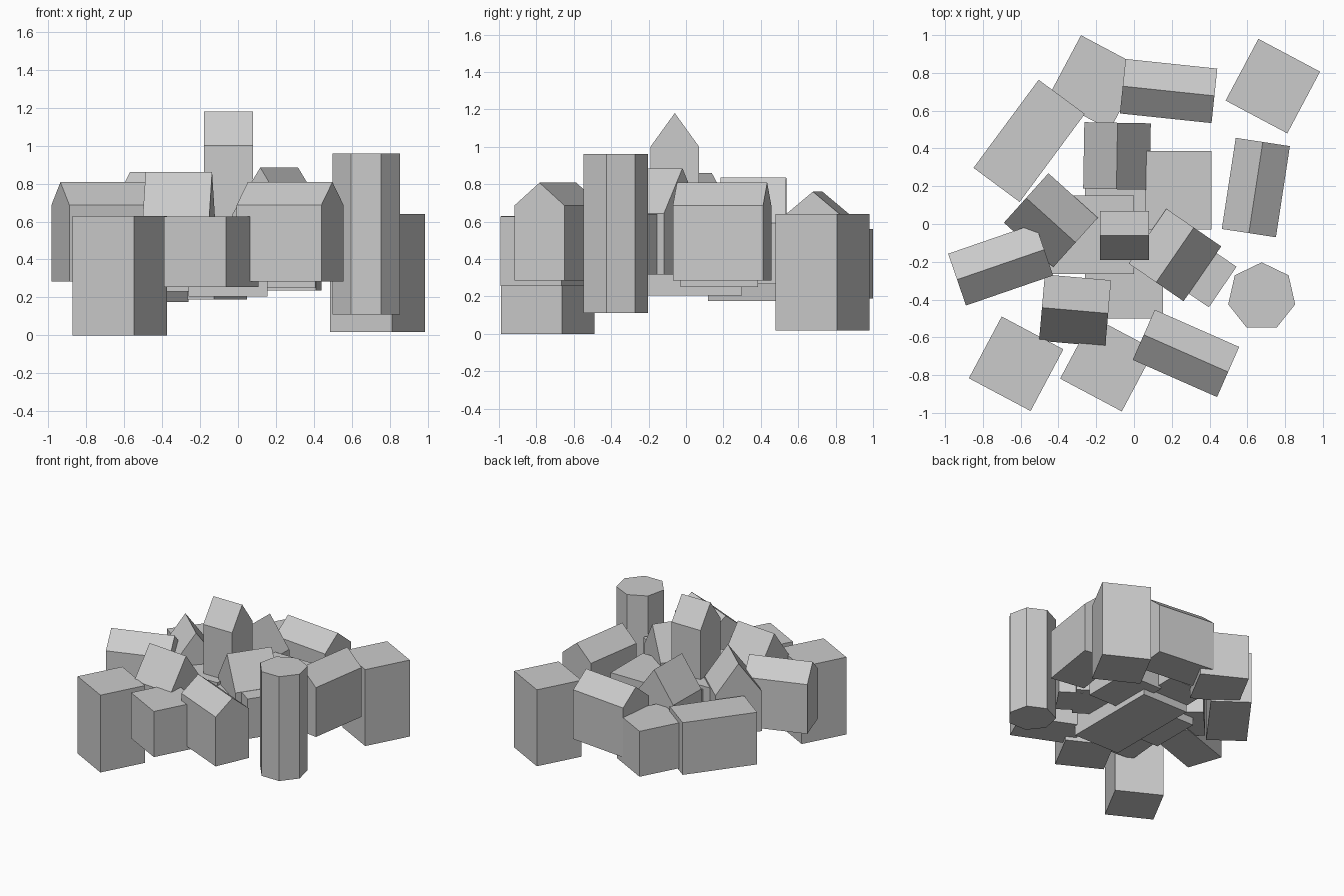
import bpy
from math import sin, cos, pi, radians

if "Cube" in bpy.data.objects:
    bpy.data.objects.remove(bpy.data.objects["Cube"])


def prism(name, outline, depth, axis, loc, angle=0):
    """Extrude an outline along z, or along x with the outline in (y, z)."""
    n = len(outline)
    if axis == 'Z':
        verts = [(a, b, h) for h in (0, depth) for a, b in outline]
    else:
        verts = [(h, a, b) for h in (-depth / 2, depth / 2) for a, b in outline]
    faces = [tuple(range(n))[::-1], tuple(range(n, 2 * n))]
    faces += [(i, (i + 1) % n, n + (i + 1) % n, n + i) for i in range(n)]
    mesh = bpy.data.meshes.new(name)
    mesh.from_pydata(verts, [], faces)
    ob = bpy.data.objects.new(name, mesh)
    ob.location = loc
    ob.rotation_euler.z = radians(angle)
    bpy.context.collection.objects.link(ob)
    return ob


def block(name, x, y, z0, z1, sx, sy, angle=0):
    a, b = sx / 2, sy / 2
    return prism(name, [(-a, -b), (a, -b), (a, b), (-a, b)], z1 - z0, 'Z', (x, y, z0), angle)


def house(name, x, y, z0, eave, ridge, length, width, angle):
    w = width / 2
    outline = [(-w, 0), (w, 0), (w, eave - z0), (0, ridge - z0), (-w, eave - z0)]
    return prism(name, outline, length, 'X', (x, y, z0), angle)


# Flat-roofed corner towers and cubes
block("corner_tower_right", 0.735, 0.73, 0.017, 0.64, 0.37, 0.37, -28)
block("corner_tower_left", -0.624, -0.74, 0.0, 0.63, 0.37, 0.37, -28)
block("front_cube", -0.141, -0.742, 0.255, 0.627, 0.37, 0.37, -28)
block("back_cube", -0.204, 0.749, 0.19, 0.56, 0.37, 0.37, -28)
block("back_hall", -0.555, 0.44, 0.175, 0.60, 0.58, 0.304, 53.5)

# Seven-sided turret
ring = [(0.182 * cos(pi / 2 + i * 2 * pi / 7), 0.182 * sin(pi / 2 + i * 2 * pi / 7)) for i in range(7)]
prism("turret", ring, 0.85, 'Z', (0.676, -0.385, 0.11))

# Overlapping core blocks
block("core_long", -0.053, -0.10, 0.205, 0.575, 0.415, 0.80)
block("core_west", -0.225, -0.057, 0.23, 0.60, 0.45, 0.415)
block("core_east", 0.234, 0.178, 0.25, 0.62, 0.352, 0.415)

# Long houses with shallow roofs
for i, (x, y, dz, ang) in enumerate([(0.645, 0.193, 0, 81.3), (-0.706, -0.215, 0, 19),
                                     (0.275, -0.685, 0, -23.8), (0.183, 0.704, -0.048, -6)]):
    house(f"long_house_{i}", x, y, 0.285 + dz, 0.687 + dz, 0.808 + dz, 0.488, 0.29, ang)

# Square houses with steep roofs
for i, (x, y, ridge, ang) in enumerate([(-0.09, 0.36, 0.835, 89), (-0.44, 0.02, 0.86, -42),
                                        (-0.312, -0.458, 0.862, -5), (0.217, -0.164, 0.885, 55.5)]):
    house(f"square_house_{i}", x, y, ridge - 0.568, ridge - 0.243, ridge, 0.352, 0.352, ang)

# Flat annex beside the east square house
block("annex", 0.325, -0.235, 0.316, 0.641, 0.35, 0.26, -34.3)

# Central gabled tower
house("central_tower", -0.05, -0.06, 0.30, 1.0, 1.18, 0.26, 0.26, 0)
